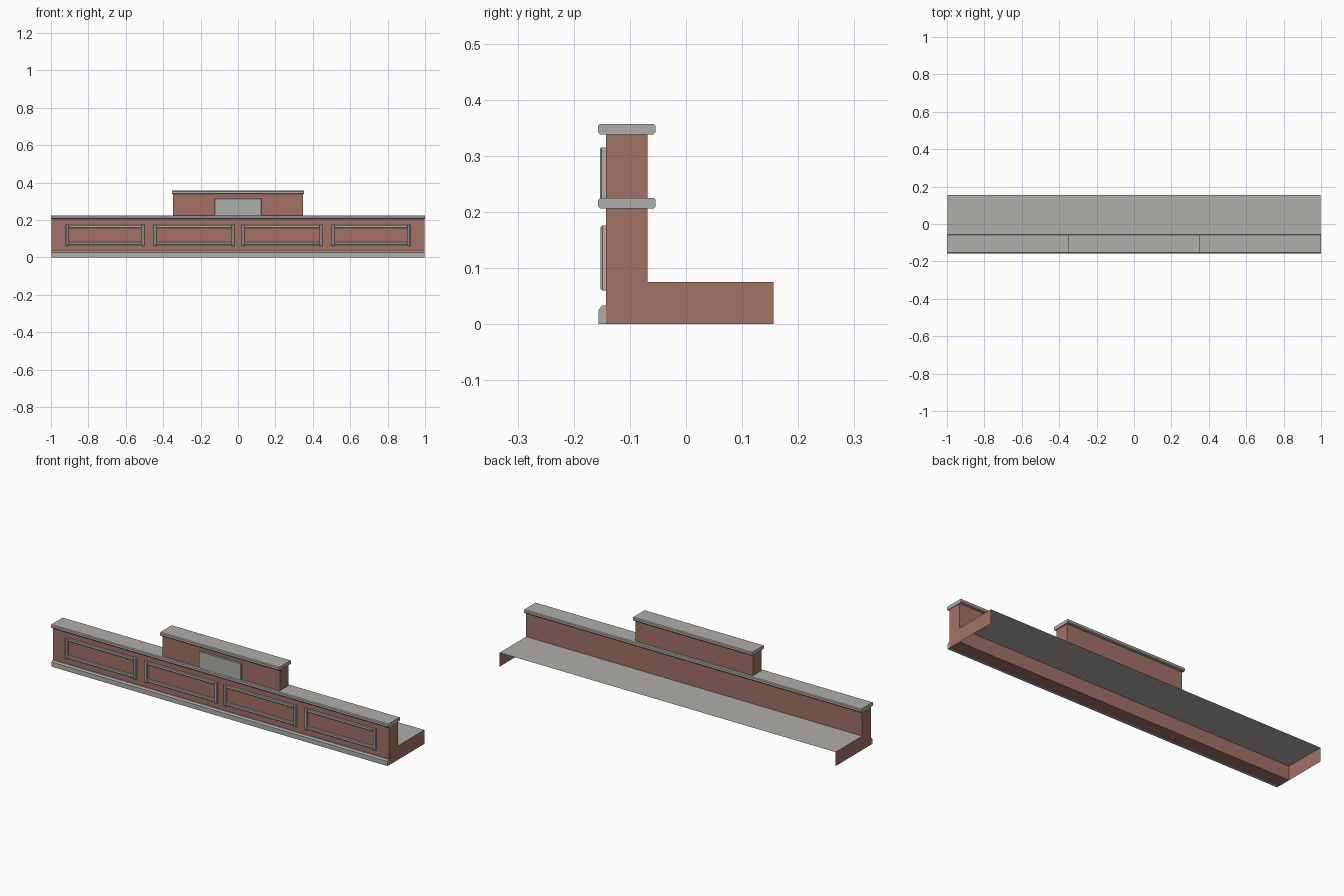
import bpy, bmesh

if "Cube" in bpy.data.objects:
    bpy.data.objects.remove(bpy.data.objects["Cube"])


def material(name, rgb):
    m = bpy.data.materials.new(name)
    m.diffuse_color = (*rgb, 1)
    m.use_nodes = True
    m.node_tree.nodes["Principled BSDF"].inputs["Base Color"].default_value = m.diffuse_color
    return m


BRICK = material("brick_brown", (0.36, 0.165, 0.13))
STONE = material("stone_grey", (0.43, 0.425, 0.405))

FACE, BACK = -0.143, -0.069      # front and back planes of the wall
WALL_X, ROOF_Z, ROOF_Y = 0.997, 0.075, 0.156


def finish(bm, name, mat):
    bmesh.ops.recalc_face_normals(bm, faces=bm.faces)
    mesh = bpy.data.meshes.new(name)
    bm.to_mesh(mesh)
    bm.free()
    mesh.materials.append(mat)
    ob = bpy.data.objects.new(name, mesh)
    bpy.context.collection.objects.link(ob)
    return ob


def extrude_x(name, profile, x0, x1, mat):
    """Closed (y, z) profile swept along x."""
    bm = bmesh.new()
    a = [bm.verts.new((x0, y, z)) for y, z in profile]
    b = [bm.verts.new((x1, y, z)) for y, z in profile]
    bm.faces.new(a)
    bm.faces.new(b[::-1])
    for i in range(len(a)):
        j = (i + 1) % len(a)
        bm.faces.new((a[i], a[j], b[j], b[i]))
    return finish(bm, name, mat)


def box(name, x0, x1, y0, y1, z0, z1, mat):
    return extrude_x(name, [(y0, z0), (y1, z0), (y1, z1), (y0, z1)], x0, x1, mat)


def raised(name, x0, x1, z0, z1, depth, c):
    """Block standing off the wall face with a chamfered front rim."""
    bm = bmesh.new()
    rings = []
    for y, s in ((FACE, 0), (FACE - depth + c, 0), (FACE - depth, c)):
        rings.append([bm.verts.new(p) for p in (
            (x0 + s, y, z0 + s), (x1 - s, y, z0 + s),
            (x1 - s, y, z1 - s), (x0 + s, y, z1 - s))])
    for r, q in zip(rings, rings[1:]):
        for i in range(4):
            j = (i + 1) % 4
            bm.faces.new((r[i], r[j], q[j], q[i]))
    bm.faces.new(rings[0][::-1])
    bm.faces.new(rings[-1])
    return finish(bm, name, STONE)


def sheet(name, points, mat):
    bm = bmesh.new()
    bm.faces.new([bm.verts.new(p) for p in points])
    return finish(bm, name, mat)


def coping(name, half, z0, z1):
    """Overhanging cap with softened long edges."""
    y0, y1, c = -0.157, -0.054, 0.004
    extrude_x(name, [(y0 + c, z0), (y1 - c, z0), (y1, z0 + c), (y1, z1 - c),
                     (y1 - c, z1), (y0 + c, z1), (y0, z1 - c), (y0, z0 + c)],
              -half, half, STONE)


# Walls
box("lower_wall", -WALL_X, WALL_X, FACE, BACK, 0, 0.21, BRICK)
box("upper_wall", -0.348, 0.348, FACE, BACK, 0.22, 0.342, BRICK)

# Copings
coping("lower_coping", 1.0, 0.206, 0.225)
coping("upper_coping", 0.353, 0.338, 0.357)

# Base moulding with a sloped top edge
extrude_x("base_moulding", [(FACE, 0), (FACE, 0.033), (-0.15, 0.033),
                            (-0.156, 0.025), (-0.156, 0)], -WALL_X, WALL_X, STONE)

# Roof deck, open at the back and underneath
sheet("roof_deck", [(-WALL_X, BACK, ROOF_Z), (WALL_X, BACK, ROOF_Z),
                    (WALL_X, ROOF_Y, ROOF_Z), (-WALL_X, ROOF_Y, ROOF_Z)], STONE)
for side, x in (("left", -WALL_X), ("right", WALL_X)):
    pts = [(x, BACK, 0), (x, ROOF_Y, 0), (x, ROOF_Y, ROOF_Z), (x, BACK, ROOF_Z)]
    sheet(side + "_end_panel", pts if x > 0 else pts[::-1], BRICK)

# Four raised frames on the front
for n, (x0, x1) in enumerate(((-0.921, -0.499), (-0.451, -0.019),
                              (0.019, 0.451), (0.499, 0.921)), 1):
    w = 0.016
    for z0, z1, part in ((0.065, 0.081, "bottom"), (0.158, 0.174, "top")):
        raised(f"frame_{n}_{part}", x0 + w, x1 - w, z0, z1, 0.008, 0.003)
    for a, part in ((x0, "left"), (x1 - w, "right")):
        raised(f"frame_{n}_{part}", a, a + w, 0.06, 0.176, 0.009, 0.003)

# Blank plaque on the raised centre
raised("plaque", -0.125, 0.125, 0.222, 0.315, 0.010, 0.002)
